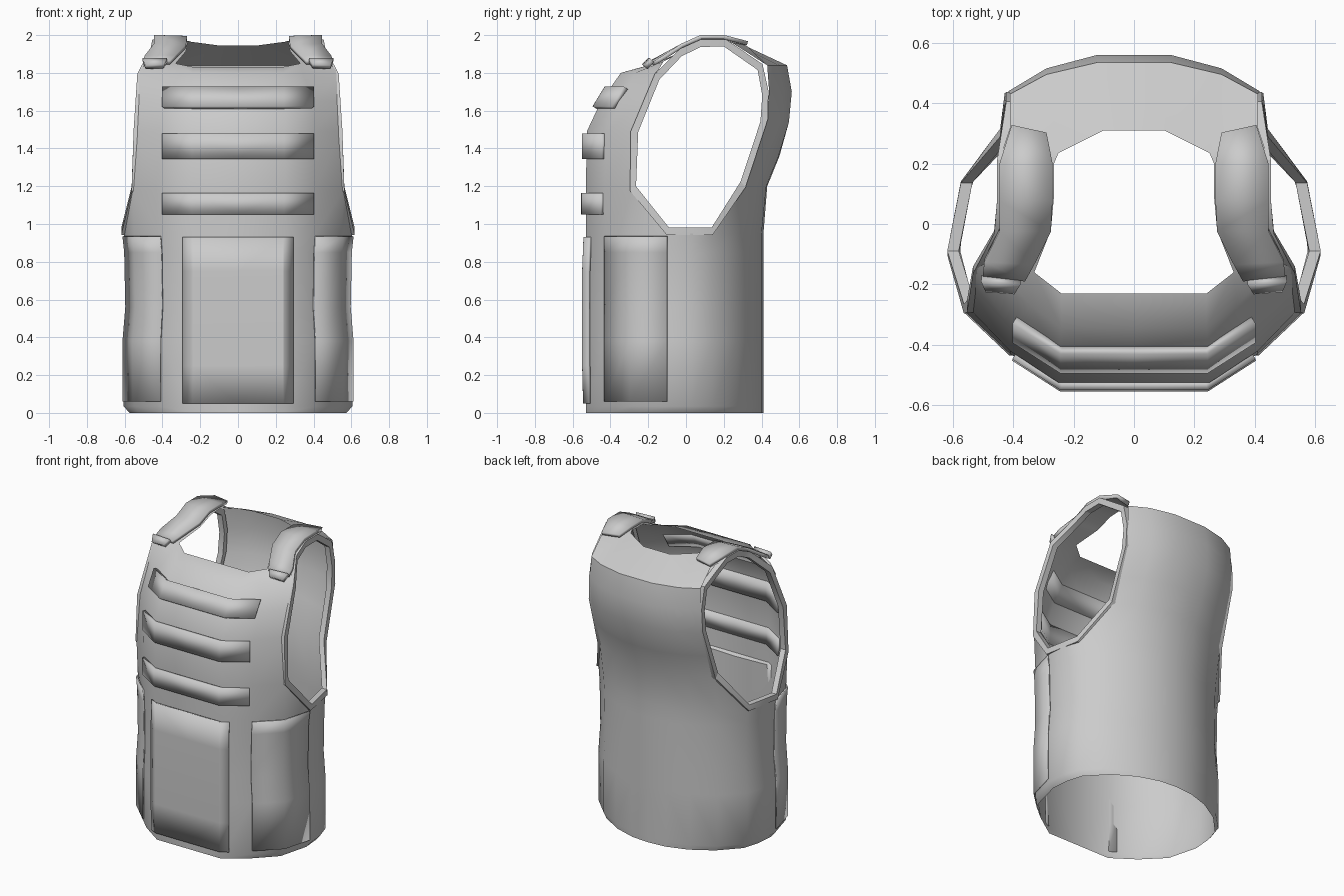
import bpy, bmesh, math
from mathutils import Vector

if "Cube" in bpy.data.objects:
    bpy.data.objects.remove(bpy.data.objects["Cube"])


def make(name, verts, faces, thick=0.0, angle=35):
    """Half mesh on +x, mirrored, optionally thickened, smooth by angle."""
    bm = bmesh.new()
    vs = [bm.verts.new(v) for v in verts]
    for f in faces:
        bm.faces.new([vs[i] for i in f])
    bmesh.ops.remove_doubles(bm, verts=bm.verts, dist=0.0005)
    bmesh.ops.recalc_face_normals(bm, faces=bm.faces)
    me = bpy.data.meshes.new(name)
    bm.to_mesh(me)
    bm.free()
    ob = bpy.data.objects.new(name, me)
    bpy.context.collection.objects.link(ob)
    m = ob.modifiers.new("mirror", 'MIRROR')
    m.use_clip = True
    if thick:
        s = ob.modifiers.new("thickness", 'SOLIDIFY')
        s.thickness = thick
        s.offset = 0
    bpy.ops.object.select_all(action='DESELECT')
    ob.select_set(True)
    bpy.context.view_layer.objects.active = ob
    bpy.ops.object.shade_smooth_by_angle(angle=math.radians(angle))
    return ob


def grid(rows, start=0, closed=False):
    """Vertices and quads of a lofted grid of point rows."""
    n = len(rows[0])
    verts = [p for r in rows for p in r]
    faces = []
    last = len(rows) if closed else len(rows) - 1
    for r in range(last):
        q = (r + 1) % len(rows)
        for c in range(n - 1):
            faces.append([start + i for i in
                          (r * n + c, r * n + c + 1, q * n + c + 1, q * n + c)])
    return verts, faces


def level(pts, z):
    return [p if len(p) == 3 else (p[0], p[1], z) for p in pts]


# Lower torso: half section from front centre to back centre
section = [(0, -.53), (.25, -.53), (.41, -.425), (.55, -.29), (.605, -.09), (.595, .03),
           (.56, .14), (.43, .27), (.28, .355), (.13, .4), (0, .41)]
levels = [(0, .95), (.035, 1), (.38, 1), (.56, .975), (.85, .985), (.95, 1)]
lower = [[(x * s, y, z) for x, y in section] for z, s in levels]

# Chest panel, ending in the front neckline
front = [lower[-1][:4],
         level([(0, -.53), (.25, -.53), (.41, -.43), (.56, -.29)], 1.18),
         level([(0, -.525), (.25, -.525), (.41, -.42), (.545, -.28)], 1.49),
         level([(0, -.45), (.25, -.45), (.41, -.345), (.54, -.21)], 1.65),
         level([(0, -.345), (.24, -.345), (.34, -.27), (.53, -.155)], 1.8),
         level([(0, -.23), (.24, -.23), (.33, -.16, 1.85), (.48, -.12, 1.86)], 1.832)]

# Back panel, ending in the rear neckline
back = [lower[-1][7:],
        level([(.43, .31), (.29, .38), (.13, .425), (0, .43)], 1.2),
        level([(.425, .365), (.29, .44), (.13, .49), (0, .495)], 1.36),
        level([(.42, .425), (.29, .505), (.13, .545), (0, .545)], 1.54),
        level([(.415, .44), (.29, .515), (.12, .56), (0, .56)], 1.7),
        level([(.41, .43), (.29, .495), (.12, .535), (0, .535)], 1.84),
        level([(.41, .32), (.25, .235, 1.965), (.1, .31), (0, .31)], 1.945)]

# Shoulder bridges between the two
shoulder = [front[-1][2:],
            [(.275, -.02, 1.915), (.45, -.02, 1.91)],
            [(.265, .09, 1.965), (.45, .09, 1.965)],
            [(.265, .2, 1.97), (.45, .2, 1.965)],
            [back[-1][1], back[-1][0]]]

verts, faces = [], []
for part in (lower, front, back, shoulder):
    v, f = grid(part, len(verts))
    verts += v
    faces += f
# Gussets at the lower corners of the armholes
for tri in ((lower[-1][3], lower[-1][4], front[1][3]),
            (lower[-1][6], lower[-1][7], back[1][0])):
    faces.append(list(range(len(verts), len(verts) + 3)))
    verts += tri
make("vest_shell", verts, faces, angle=40)

# Armhole trim: rectangular section swept round the opening
path = [(.605, -.10, .95), (.55, -.29, 1.18), (.54, -.285, 1.49), (.52, -.16, 1.79),
        (.45, -.03, 1.92), (.44, .08, 1.97), (.44, .21, 1.97), (.41, .40, 1.84),
        (.41, .43, 1.7), (.415, .425, 1.55), (.43, .31, 1.2), (.56, .14, .95)]
centre = Vector((0, .08, 1.46))
rim = []
for p in path:
    p = Vector(p)
    d = p - centre
    d.x = 0
    d.normalize()
    a, b = p + d * .008, p - d * .032
    out, ins = Vector((.013, 0, 0)), Vector((-.025, 0, 0))
    rim.append([a + out, b + out, b + ins, a + ins, a + out])
v, f = grid(rim, closed=True)
make("armhole_trim", v, f, angle=25)

# Shoulder straps and their front buckles
strap = [[(.36, -.185, 1.855), (.50, -.17, 1.85)],
         [(.33, -.13, 1.885), (.495, -.12, 1.88)],
         [(.275, -.02, 1.94), (.445, -.02, 1.945)],
         [(.27, .08, 1.985), (.445, .08, 1.99)],
         [(.27, .2, 1.985), (.445, .2, 1.99)],
         [(.29, .30, 1.96), (.405, .325, 1.957)]]
make("shoulder_strap", *grid(strap), thick=.022, angle=25)
buckle = [[(.395, -.222, 1.835), (.49, -.215, 1.83)],
          [(.375, -.19, 1.868), (.505, -.18, 1.868)]]
make("strap_buckle", *grid(buckle), thick=.03, angle=25)

# Three chest bands: (bottom z, bottom y, top z, top y)
for i, (z0, y0, z1, y1) in enumerate([(1.05, -.54, 1.165, -.54),
                                      (1.345, -.535, 1.48, -.535),
                                      (1.615, -.482, 1.72, -.418)]):
    rows = [[(0, y, z), (.24, y, z), (.395, y + .1, z)] for y, z in ((y0, z0), (y1, z1))]
    make("chest_band_%d" % (i + 1), *grid(rows), thick=.03, angle=25)

# Raised abdomen panel
rows = [[(0, y, z), (.24, y, z), (.29, y + .03, z)]
        for z, y in ((.05, -.538), (.25, -.543), (.75, -.543), (.93, -.536))]
make("abdomen_panel", *grid(rows), thick=.014, angle=30)

# Flat side panels wrapping the waist
rows = [[(.41 * s, -.432, z), (.555 * s, -.295, z), (.608 * s, -.10, z)]
        for z, s in ((.06, 1), (.38, 1), (.56, .975), (.85, .985), (.935, 1))]
make("side_panel", *grid(rows), thick=.008, angle=40)
